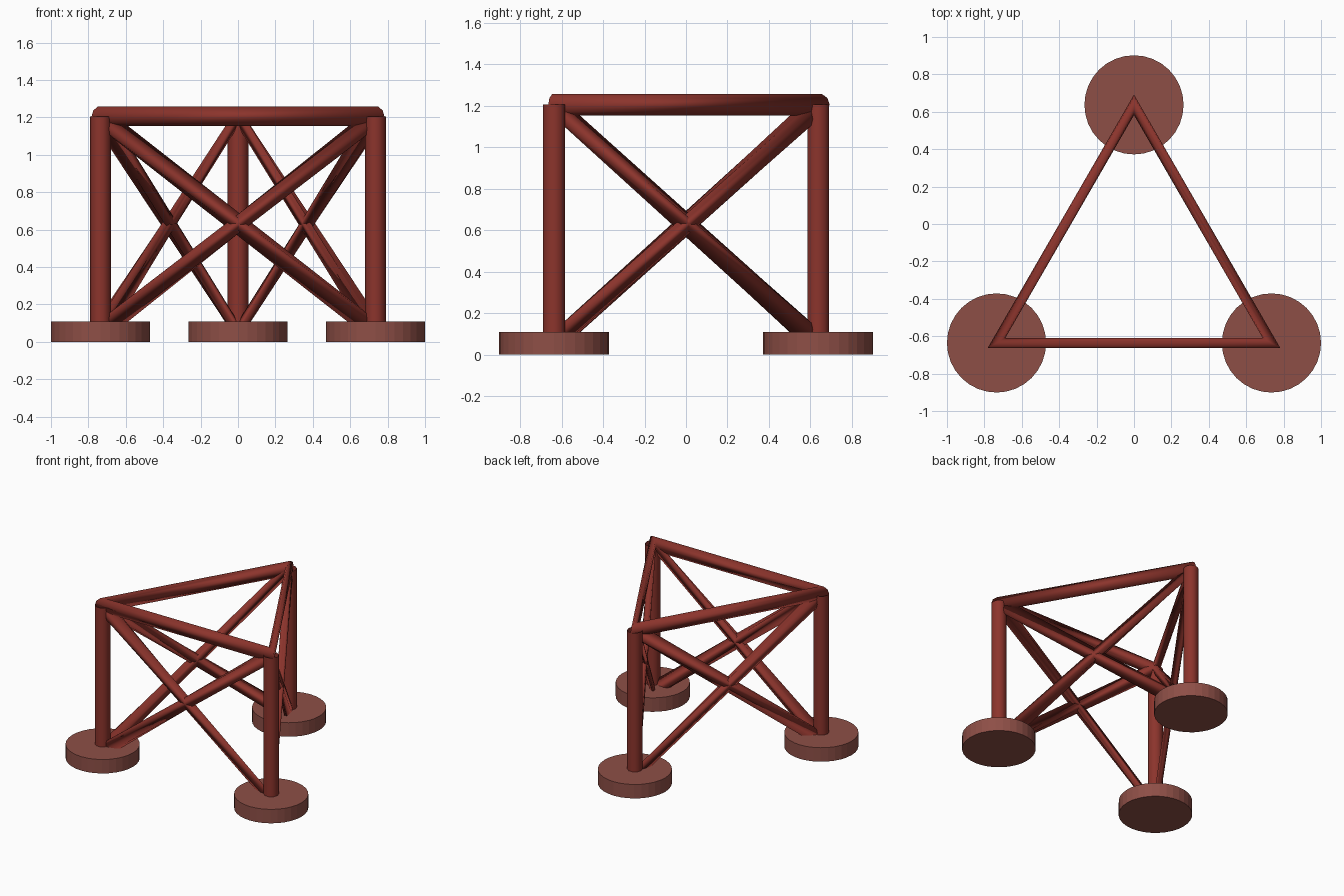
import bpy

if "Cube" in bpy.data.objects:
    bpy.data.objects.remove(bpy.data.objects["Cube"])

R = 0.055                      # tube radius
TOP, LOW, PAD_H = 1.205, 0.055, 0.11
CORNERS = [(-0.735, -0.636), (0.735, -0.636), (0.0, 0.637)]


def material(name, rgb):
    m = bpy.data.materials.new(name)
    m.diffuse_color = (*rgb, 1)
    m.use_nodes = True
    m.node_tree.nodes["Principled BSDF"].inputs["Base Color"].default_value = m.diffuse_color
    return m


frame_red = material("frame red", (0.26, 0.034, 0.025))
pad_red = material("dusty pad red", (0.27, 0.078, 0.062))


def tube(name, points, cyclic=False):
    """Open-ended round tube along a straight-segment path."""
    cu = bpy.data.curves.new(name, 'CURVE')
    cu.dimensions = '3D'
    cu.bevel_depth = R
    cu.bevel_resolution = 3
    sp = cu.splines.new('POLY')
    sp.points.add(len(points) - 1)
    for p, co in zip(sp.points, points):
        p.co = (*co, 1)
    sp.use_cyclic_u = cyclic
    sp.use_smooth = True
    cu.materials.append(frame_red)
    ob = bpy.data.objects.new(name, cu)
    bpy.context.collection.objects.link(ob)


def at(i, z):
    return (*CORNERS[i % 3], z)


# Triangular top ring
tube("top_ring", [at(i, TOP) for i in range(3)], True)

# One zigzag tube makes the crossed braces on all three sides
tube("cross_braces", [at(i, TOP if i % 2 else LOW) for i in range(6)], True)

# Upright legs and round foot pads
for i, label in enumerate(("left", "right", "back")):
    tube(label + "_leg", [at(i, LOW), at(i, TOP)])
    bpy.ops.mesh.primitive_cylinder_add(vertices=32, radius=0.265, depth=PAD_H,
                                        location=at(i, PAD_H / 2))
    pad = bpy.context.object
    pad.name = label + "_foot_pad"
    pad.data.materials.append(pad_red)
